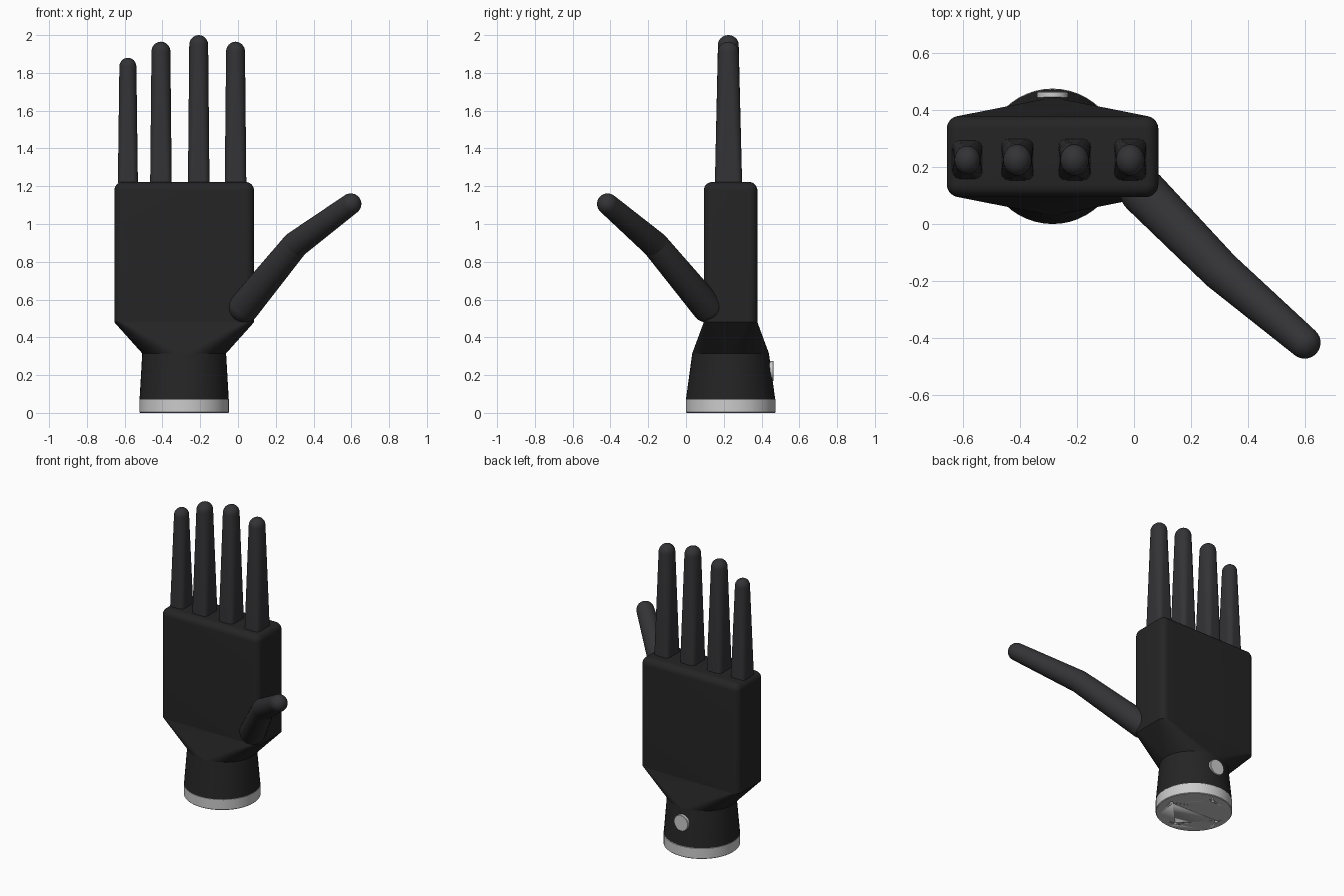
import bpy, bmesh, math
from mathutils import Vector

if "Cube" in bpy.data.objects:
    bpy.data.objects.remove(bpy.data.objects["Cube"])

N = 12                      # steps per rounded corner
CX, CY = -0.285, 0.236      # axis of wrist and palm


def material(name, rgb):
    m = bpy.data.materials.new(name)
    m.diffuse_color = (*rgb, 1)
    m.use_nodes = True
    m.node_tree.nodes["Principled BSDF"].inputs["Base Color"].default_value = m.diffuse_color
    return m


BLACK = material("black_shell", (0.018, 0.018, 0.019))
DARK = material("dark_rubber", (0.033, 0.033, 0.036))


def ring(cx, cy, z, hx, hy, rx=None, ry=None):
    """Rounded rectangle; without corner radii it is an ellipse."""
    rx = hx if rx is None else rx
    ry = (hy if rx == hx else rx) if ry is None else ry
    pts = []
    for q, (sx, sy) in enumerate([(1, 1), (-1, 1), (-1, -1), (1, -1)]):
        for i in range(N + 1):
            a = math.pi / 2 * (q + i / N)
            pts.append(Vector((cx + sx * (hx - rx) + rx * math.cos(a),
                               cy + sy * (hy - ry) + ry * math.sin(a), z)))
    return pts


def loft(name, rings, mat=None):
    bm = bmesh.new()
    vs = [[bm.verts.new(p) for p in r] for r in rings]
    n = len(vs[0])
    for a, b in zip(vs, vs[1:]):
        for i in range(n):
            j = (i + 1) % n
            bm.faces.new((a[i], a[j], b[j], b[i]))
    bm.faces.new(vs[0][::-1])
    bm.faces.new(vs[-1])
    bmesh.ops.remove_doubles(bm, verts=bm.verts, dist=0.0001)
    bmesh.ops.recalc_face_normals(bm, faces=bm.faces)
    me = bpy.data.meshes.new(name)
    bm.to_mesh(me)
    bm.free()
    ob = bpy.data.objects.new(name, me)
    bpy.context.collection.objects.link(ob)
    if mat:
        me.materials.append(mat)
    bpy.ops.object.select_all(action='DESELECT')
    ob.select_set(True)
    bpy.context.view_layer.objects.active = ob
    bpy.ops.object.shade_smooth_by_angle(angle=math.radians(30))
    return ob


# base ring with four screw holes underneath
base = loft("base_ring", [ring(CX, CY + 0.001, z, r, r) for z, r in
                          [(0, 0.233), (0.004, 0.237), (0.072, 0.237), (0.076, 0.234)]])
for k in range(4):
    a = k * math.pi / 2
    x, y = CX + 0.18 * math.cos(a), CY + 0.18 * math.sin(a)
    cutter = loft("screw_hole_cutter", [ring(x, y, z, 0.011, 0.011) for z in (-0.02, 0.03)])
    cutter.hide_render = True
    cutter.hide_set(True)
    mod = base.modifiers.new("screw_hole", 'BOOLEAN')
    mod.operation = 'DIFFERENCE'
    mod.object = cutter

# wrist and flare into the palm
loft("wrist", [ring(CX, CY, 0.074, 0.236, 0.236), ring(CX, CY, 0.315, 0.222, 0.203)], BLACK)
R = 0.045
loft("palm_flare", [ring(CX, CY, 0.315, 0.222, 0.203),
                    ring(CX, CY, 0.48, 0.37, 0.142, R)], BLACK)

# palm block with rounded upright edges and top edge
palm = [ring(CX, CY, 0.48, 0.37, 0.142, R)]
for i in range(9):
    a = math.pi / 2 * i / 8
    inset = (R - 0.001) * (1 - math.cos(a))
    palm.append(ring(CX, CY, 1.222 - R + R * math.sin(a),
                     0.37 - inset, 0.142 - inset, R - inset))
loft("palm", palm, BLACK)

# fingers: rounded-square root tapering to a domed oval tip
for name, x, tip, s, t in [("little_finger", -0.583, 1.88, 0.93, 0.9),
                           ("ring_finger", -0.408, 1.965, 1, 1),
                           ("middle_finger", -0.208, 2.0, 1, 1),
                           ("index_finger", -0.013, 1.965, 1, 1)]:
    hx, hy, h = 0.05 * t, 0.055 * t, 0.052 * t
    y0, y1 = 0.225, 0.224
    rings = [ring(x, y0, 1.218, 0.057 * s, 0.072 * s, 0.028)]
    for i in range(9):
        a = math.pi / 2 * i / 8
        c = max(math.cos(a), 0.01)
        rings.append(ring(x, y1, tip - h + h * math.sin(a), hx * c, hy * c))
    loft(name, rings, DARK)


def capsule(name, a, b, ra, rb, mat):
    """Tapered round bar with domed ends from a to b."""
    a, b = Vector(a), Vector(b)
    d = b - a
    rings = []
    for r, z, lo in [(ra, 0, -90), (rb, d.length, 0)]:
        for i in range(9):
            t = math.radians(lo + 90 * i / 8)
            c = r * max(math.cos(t), 0.01)
            rings.append(ring(0, 0, z + r * math.sin(t), c, c))
    rot = d.to_track_quat('Z', 'Y')
    return loft(name, [[rot @ p + a for p in r] for r in rings], mat)


# thumb in two segments
joint = (0.303, -0.163, 0.89)
capsule("thumb_lower", (0.033, 0.112, 0.56), joint, 0.082, 0.071, DARK)
capsule("thumb_upper", joint, (0.597, -0.415, 1.106), 0.071, 0.056, DARK)

# round button on the back of the wrist
button = loft("wrist_button", [ring(0, 0, z, r, r) for z, r in
                               [(0, 0.054), (0.06, 0.054), (0.063, 0.051)]])
button.rotation_euler = (-math.pi / 2, 0, 0)
button.location = (CX, 0.4, 0.222)
